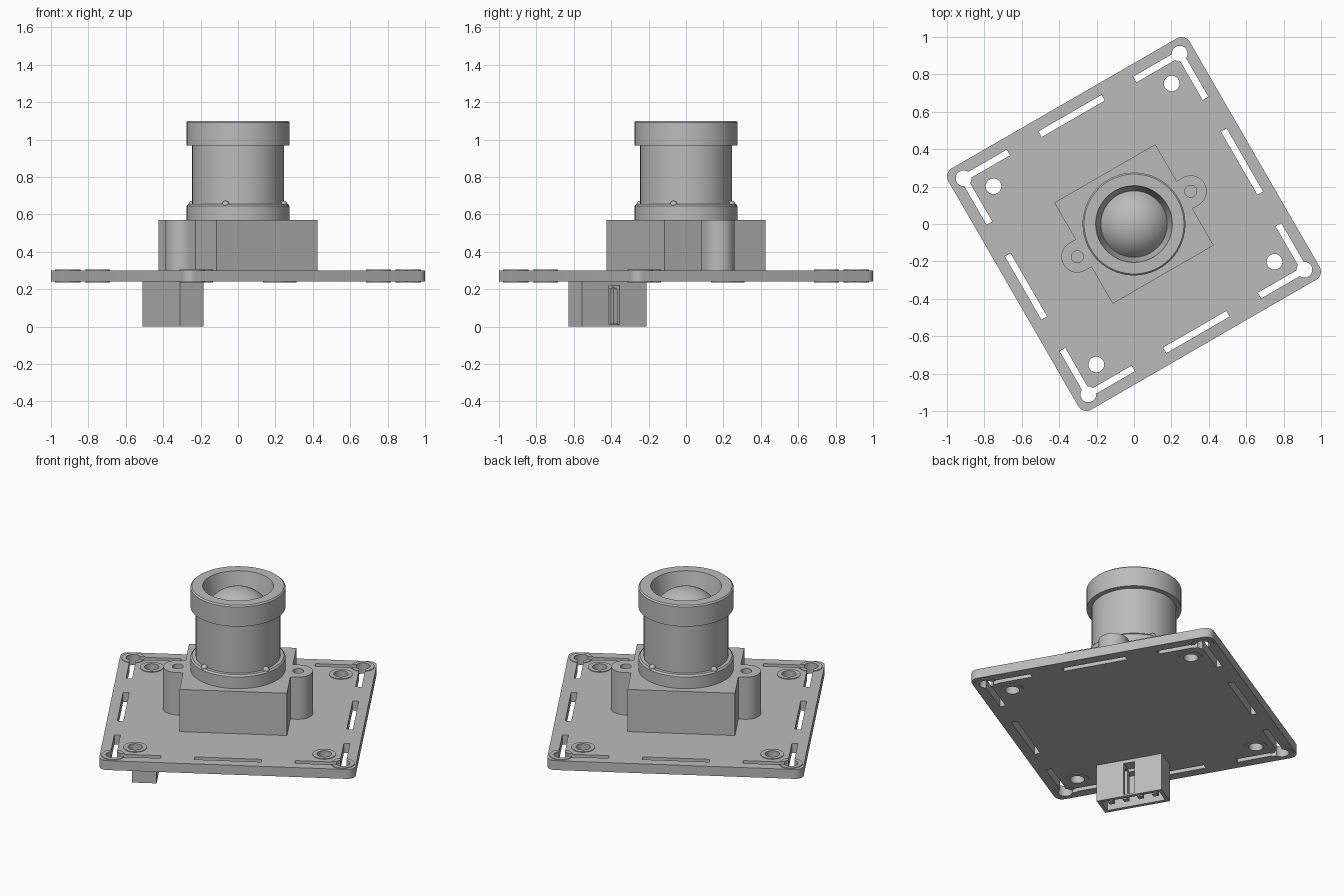
import bpy, bmesh
from math import sin, cos, pi, radians

if "Cube" in bpy.data.objects:
    bpy.data.objects.remove(bpy.data.objects["Cube"], do_unlink=True)

TURN = radians(30)  # everything is modelled square, then turned about z

grey = bpy.data.materials.new("plain_grey")
grey.use_nodes = True
grey.diffuse_color = (0.5, 0.5, 0.5, 1)
grey.node_tree.nodes["Principled BSDF"].inputs["Base Color"].default_value = (0.5, 0.5, 0.5, 1)


def finish(name, bm):
    bmesh.ops.recalc_face_normals(bm, faces=bm.faces)
    mesh = bpy.data.meshes.new(name)
    bm.to_mesh(mesh)
    bm.free()
    mesh.materials.append(grey)
    obj = bpy.data.objects.new(name, mesh)
    obj.rotation_euler.z = TURN
    bpy.context.collection.objects.link(obj)
    return obj


def prism(name, outline, z0, z1):
    bm = bmesh.new()
    base = bm.faces.new([bm.verts.new((x, y, z0)) for x, y in outline])
    top = bmesh.ops.extrude_face_region(bm, geom=[base])["geom"]
    bmesh.ops.translate(bm, vec=(0, 0, z1 - z0),
                        verts=[v for v in top if isinstance(v, bmesh.types.BMVert)])
    return finish(name, bm)


def arc(cx, cy, r, start, end, steps):
    angles = [radians(start + (end - start) * i / steps) for i in range(steps + 1)]
    return [(cx + r * cos(a), cy + r * sin(a)) for a in angles]


def disc(name, x, y, r, z0, z1):
    return prism(name, arc(x, y, r, 0, 360, 32)[:-1], z0, z1)


def block(name, x0, x1, y0, y1, z0, z1):
    x0, x1 = sorted((x0, x1))
    y0, y1 = sorted((y0, y1))
    return prism(name, [(x0, y0), (x1, y0), (x1, y1), (x0, y1)], z0, z1)


def lathe(name, profile):
    bm = bmesh.new()
    verts = [bm.verts.new((r, 0, z)) for r, z in profile]
    edges = [bm.edges.new(pair) for pair in zip(verts, verts[1:])]
    bmesh.ops.spin(bm, geom=verts + edges, cent=(0, 0, 0), axis=(0, 0, 1),
                   angle=2 * pi, steps=64)
    bmesh.ops.remove_doubles(bm, verts=bm.verts, dist=0.0005)
    return finish(name, bm)


def combine(obj, tools, operation):
    for tool in tools:
        tool.hide_render = True
        mod = obj.modifiers.new("boolean", "BOOLEAN")
        mod.operation, mod.object, mod.solver = operation, tool, "EXACT"
    bpy.context.view_layer.update()
    result = bpy.data.meshes.new_from_object(
        obj.evaluated_get(bpy.context.evaluated_depsgraph_get()))
    obj.modifiers.clear()
    obj.data = result
    for tool in tools:
        bpy.data.objects.remove(tool, do_unlink=True)


def smooth(obj):
    bpy.ops.object.select_all(action="DESELECT")
    obj.select_set(True)
    bpy.context.view_layer.objects.active = obj
    bpy.ops.object.shade_smooth_by_angle(angle=radians(30))


# Circuit board with rounded corners
corners = [(1, 1), (-1, 1), (-1, -1), (1, -1)]
outline = []
for i, (sx, sy) in enumerate(corners):
    outline += arc(0.695 * sx, 0.695 * sy, 0.05, 90 * i, 90 * i + 90, 8)
board = prism("circuit_board", outline, 0.24, 0.30)

# Raised pads around the holes, then holes and slots
HOLE, INNER, SLOT, END = 0.667, 0.55, 0.0175, 0.39
pads, cuts = [], []
for sx, sy in corners:
    for place in (HOLE, INNER):
        pads.append(disc("pad", place * sx, place * sy, 0.068, 0.236, 0.304))
        cuts.append(disc("hole", place * sx, place * sy, 0.042, 0.1, 0.4))
    cuts.append(block("slot", END * sx, HOLE * sx, HOLE * sy - SLOT, HOLE * sy + SLOT, 0.12, 0.42))
    cuts.append(block("slot", HOLE * sx - SLOT, HOLE * sx + SLOT, END * sy, HOLE * sy, 0.14, 0.44))
for s in (-HOLE, HOLE):
    cuts.append(block("slot", -0.195, 0.195, s - SLOT, s + SLOT, 0.1, 0.4))
    cuts.append(block("slot", s - SLOT, s + SLOT, -0.195, 0.195, 0.1, 0.4))
combine(board, pads, "UNION")
combine(board, cuts, "DIFFERENCE")
smooth(board)

# Lens mount: square block with two screw ears
W, EAR = 0.312, 0.35
half = [(W, -W), (W, -0.085)] + arc(EAR, 0, 0.085, -90, 90, 20) + [(W, 0.085), (W, W)]
mount = prism("lens_mount", half + [(-x, -y) for x, y in half], 0.30, 0.57)
combine(mount, [disc("screw_hole", s * EAR, 0, 0.032, 0.32, 0.7) for s in (-1, 1)], "DIFFERENCE")
smooth(mount)

# Lens barrel with collar and hollow cap
barrel = lathe("lens_barrel", [
    (0, 0.57), (0.275, 0.57), (0.275, 0.645), (0.266, 0.655), (0.245, 0.655),
    (0.245, 0.967), (0.275, 0.967), (0.275, 1.092), (0.267, 1.10),
    (0.205, 1.10), (0.178, 0.98), (0, 0.98)])
smooth(barrel)

# Domed front glass
dome_r = (0.177 ** 2 + 0.1 ** 2) / 0.2
dome = lathe("lens_glass", [
    (0.177 * i / 12, 1.08 - dome_r + (dome_r ** 2 - (0.177 * i / 12) ** 2) ** 0.5)
    for i in range(13)])
smooth(dome)

# Small locating nubs on the collar
for i in range(4):
    a = radians(45 + 90 * i)
    bm = bmesh.new()
    bmesh.ops.create_uvsphere(bm, u_segments=16, v_segments=8, radius=0.02)
    bmesh.ops.translate(bm, verts=bm.verts, vec=(0.253 * cos(a), 0.253 * sin(a), 0.653))
    smooth(finish("collar_nub", bm))

# Socket under the board, open below with a slit in one wall
CX, CY = -0.511, -0.19
socket = block("socket_shell", CX - 0.072, CX + 0.072, CY - 0.2, CY + 0.2, 0, 0.24)
combine(socket, [
    block("cavity", CX - 0.05, CX + 0.05, CY - 0.178, CY + 0.178, -0.1, 0.2),
    block("slit", CX, CX + 0.2, CY - 0.033, CY + 0.033, 0.012, 0.219)], "DIFFERENCE")

# Contact pins
for i in range(4):
    y = CY + 0.09 * (i - 1.5)
    block("contact_pin", CX - 0.016, CX + 0.016, y - 0.016, y + 0.016, 0.015, 0.21)
